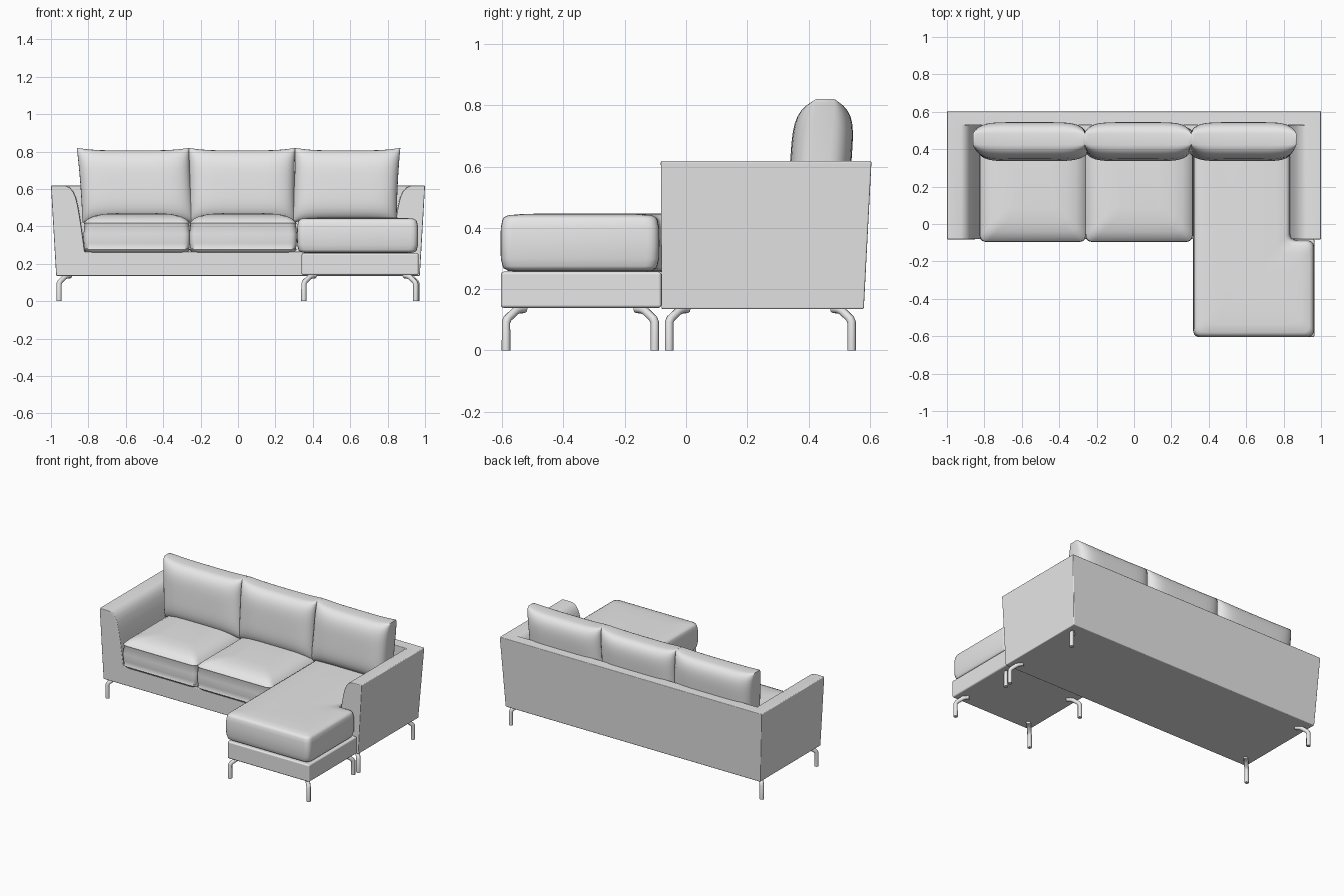
import bpy, bmesh, math
from mathutils import Vector

if "Cube" in bpy.data.objects:
    bpy.data.objects.remove(bpy.data.objects["Cube"])

grey = bpy.data.materials.new("light grey")
grey.diffuse_color = (0.8, 0.8, 0.8, 1)
grey.use_nodes = True
grey.node_tree.nodes["Principled BSDF"].inputs["Base Color"].default_value = grey.diffuse_color


def finish(name, bm, angle=50, bevel=0):
    bmesh.ops.recalc_face_normals(bm, faces=bm.faces)
    me = bpy.data.meshes.new(name)
    bm.to_mesh(me)
    bm.free()
    me.materials.append(grey)
    me.shade_smooth()
    ob = bpy.data.objects.new(name, me)
    bpy.context.collection.objects.link(ob)
    if bevel:
        mod = ob.modifiers.new("soft edges", "BEVEL")
        mod.width, mod.segments = bevel, 3
        mod.limit_method, mod.angle_limit = "ANGLE", math.radians(40)
        mod.harden_normals = True
    else:
        me.set_sharp_from_angle(angle=math.radians(angle))
    return ob


def bridge(bm, a, b):
    n = len(a)
    for i in range(n):
        bm.faces.new((a[i], a[(i + 1) % n], b[(i + 1) % n], b[i]))


def outline(corners, inset, r, steps=5):
    """Inset an axis-aligned outline (counter-clockwise) and round its corners."""
    pts, n = [], len(corners)
    for i in range(n):
        c = Vector(corners[i])
        d1 = (c - Vector(corners[i - 1])).normalized()
        d2 = (Vector(corners[(i + 1) % n]) - c).normalized()
        c = c + inset * Vector((-d1.y - d2.y, d1.x + d2.x))
        a, b = c - d1 * r, c + d2 * r
        for k in range(steps + 1):
            t = k / steps
            pts.append(a * (1 - t) ** 2 + c * 2 * t * (1 - t) + b * t * t)
    return pts


def pad(name, corners, levels, r=0.04):
    """Upholstered pad: stacked outlines given as (inset, height)."""
    bm = bmesh.new()
    rings = [[bm.verts.new((p.x, p.y, z)) for p in outline(corners, inset, r)]
             for inset, z in levels]
    for a, b in zip(rings, rings[1:]):
        bridge(bm, a, b)
    bm.faces.new(rings[0])
    bm.faces.new(rings[-1])
    return finish(name, bm)


# Frame: arms, floor and back as one shell
inner = [(0.90, 0.607), (0.882, 0.585), (0.868, 0.555), (0.855, 0.50),
         (0.843, 0.43), (0.83, 0.34), (0.82, 0.265)]
outer = [(-0.925, 0.618), (-1.0, 0.618), (-0.972, 0.135),
         (0.972, 0.135), (1.0, 0.618), (0.925, 0.618)]
profile = outer + inner + [(-x, z) for x, z in reversed(inner)]
bm = bmesh.new()
front = [bm.verts.new((x, -0.08 - 0.005 * (z - 0.135), z)) for x, z in profile]
mid = [bm.verts.new((x, 0.53, z)) for x, z in profile]
rear = [bm.verts.new((x, 0.58 + 0.052 * (z - 0.135), z)) for x, z in outer]
bm.faces.new(front)
bridge(bm, front, mid)
bm.faces.new([mid[0]] + mid[5:])
bridge(bm, mid[:6], rear)
bm.faces.new(rear)
finish("sofa_frame", bm, bevel=0.011)

# Chaise base
bm = bmesh.new()
bmesh.ops.create_cube(bm, size=1)
for v in bm.verts:
    v.co = (0.6525 + v.co.x * 0.625, -0.342 + v.co.y * 0.524, 0.198 + v.co.z * 0.118)
finish("chaise_base", bm, bevel=0.01)

# Seat cushions with piped seams and a crowned top
seat_levels = [(0.05, 0.258), (0.012, 0.26), (0.002, 0.27), (-0.003, 0.276),
               (0.001, 0.282), (-0.003, 0.31), (-0.004, 0.36), (0.001, 0.41),
               (-0.002, 0.417), (0.004, 0.424), (0.02, 0.44), (0.05, 0.455),
               (0.10, 0.466), (0.17, 0.47)]
for name, x0, x1 in (("left", -0.822, -0.26), ("middle", -0.256, 0.311)):
    pad(name + "_seat_cushion",
        [(x0, -0.092), (x1, -0.092), (x1, 0.51), (x0, 0.51)], seat_levels)

# Chaise cushion wrapping in front of the right arm
chaise_levels = [(0.06, 0.256), (0.025, 0.26), (0.01, 0.268), (0.007, 0.275),
                 (0.001, 0.30), (0, 0.35), (0.001, 0.40), (0.006, 0.425),
                 (0.011, 0.434), (0.025, 0.441), (0.07, 0.445), (0.15, 0.447)]
pad("chaise_cushion", [(0.316, -0.605), (0.963, -0.605), (0.963, -0.087),
                       (0.835, -0.087), (0.835, 0.51), (0.316, 0.51)], chaise_levels)


# Back cushions: two bulging faces joined by a narrow side band
def back_cushion(name, x0, x1, spread, nx=24, nz=18, z0=0.42, z1=0.82):
    bm = bmesh.new()
    hw, hz = (x1 - x0) / 2, (z1 - z0) / 2
    sheets = []
    for side in (-1, 1):
        grid = []
        for j in range(nz + 1):
            v = -math.cos(math.pi * j / nz)
            row = []
            for i in range(nx + 1):
                u = -math.cos(math.pi * i / nx)
                bulge = math.sqrt(max(0, (1 - u ** 6) * (1 - v ** 4)))
                x = (x0 + x1) / 2 + u * hw * (1 - 0.015 * (1 - v * v))
                x += spread * (v - 1) / 2 * abs(u)
                z = (z0 + z1) / 2 + v * hz * (1 - 0.07 * (1 - u ** 4))
                y = 0.44 + 0.07 * (z - 0.62) + side * (0.03 + 0.07 * bulge)
                row.append(bm.verts.new((x, y, z)))
            grid.append(row)
        for j in range(nz):
            for i in range(nx):
                bm.faces.new((grid[j][i], grid[j][i + 1],
                              grid[j + 1][i + 1], grid[j + 1][i]))
        sheets.append(grid[0] + [r[-1] for r in grid[1:]]
                      + grid[-1][-2::-1] + [r[0] for r in grid[-2:0:-1]])
    bridge(bm, *sheets)
    finish(name, bm, 60)


back_cushion("left_back_cushion", -0.862, -0.262, -0.03)
back_cushion("middle_back_cushion", -0.264, 0.306, 0)
back_cushion("right_back_cushion", 0.306, 0.868, 0.02)


# Bent tube legs, each leaning in towards its own base
def leg(name, x, y, sx, sy):
    path = [(0, 0), (0, 0.092), (0.005, 0.104), (0.03, 0.128),
            (0.042, 0.134), (0.06, 0.136)]
    cu = bpy.data.curves.new(name, "CURVE")
    cu.dimensions = "3D"
    cu.bevel_depth, cu.bevel_resolution, cu.use_fill_caps = 0.014, 2, True
    sp = cu.splines.new("POLY")
    sp.points.add(len(path) - 1)
    for p, (d, z) in zip(sp.points, path):
        p.co = (x + sx * d, y + sy * d, z, 1)
    cu.materials.append(grey)
    ob = bpy.data.objects.new(name, cu)
    bpy.context.collection.objects.link(ob)
    bpy.ops.object.select_all(action="DESELECT")
    ob.select_set(True)
    bpy.context.view_layer.objects.active = ob
    bpy.ops.object.convert(target="MESH")
    bpy.ops.object.shade_smooth_by_angle(angle=math.radians(50))


for base, xl, xr, yf, yb in (("sofa", -0.957, 0.957, -0.055, 0.54),
                             ("chaise", 0.352, 0.95, -0.587, -0.102)):
    for side, x, sx in (("left", xl, 1), ("right", xr, -1)):
        leg(f"{base}_front_{side}_leg", x, yf, sx, 1)
        leg(f"{base}_back_{side}_leg", x, yb, sx, -1)
